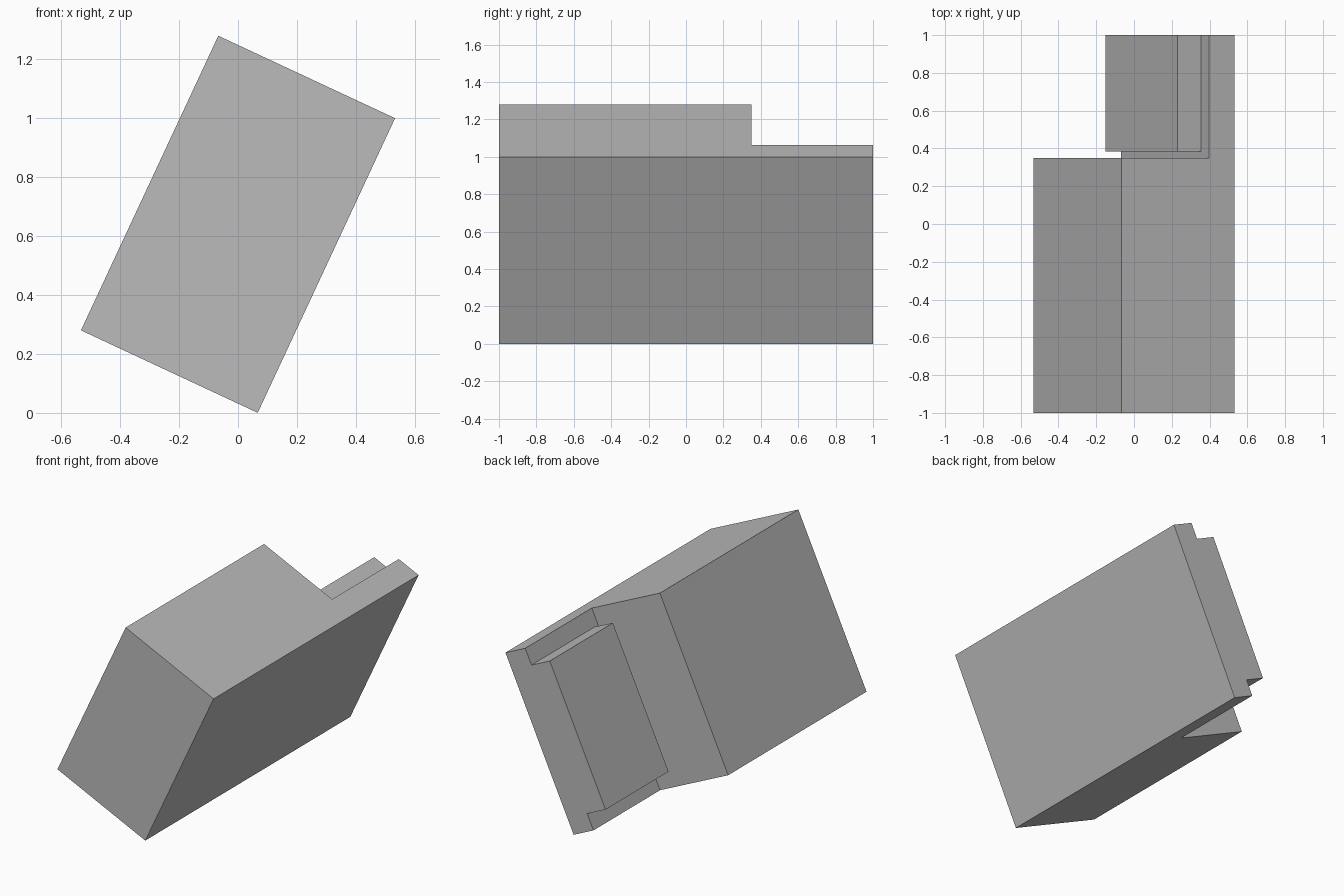
import bpy, bmesh, math
from mathutils import Matrix

cube = bpy.data.objects.get("Cube")
if cube:
    bpy.data.objects.remove(cube, do_unlink=True)

grey = bpy.data.materials.new("plain grey")
grey.use_nodes = True
grey.diffuse_color = (0.5, 0.5, 0.5, 1)
grey.node_tree.nodes["Principled BSDF"].inputs["Base Color"].default_value = (0.5, 0.5, 0.5, 1)

TILT = Matrix.Translation((0, 0, 0.64)) @ Matrix.Rotation(math.radians(25), 4, "Y")


def prism(name, outline, half_height):
    """Extrude an outline in x and y symmetrically about its own z, then tilt it."""
    bm = bmesh.new()
    base = bm.faces.new([bm.verts.new((x, y, -half_height)) for x, y in outline])
    top = bmesh.ops.extrude_face_region(bm, geom=[base])
    verts = [g for g in top["geom"] if isinstance(g, bmesh.types.BMVert)]
    bmesh.ops.translate(bm, vec=(0, 0, 2 * half_height), verts=verts)
    bmesh.ops.recalc_face_normals(bm, faces=bm.faces)
    mesh = bpy.data.meshes.new(name)
    bm.to_mesh(mesh)
    bm.free()
    mesh.materials.append(grey)
    obj = bpy.data.objects.new(name, mesh)
    bpy.context.collection.objects.link(obj)
    obj.matrix_world = TILT
    return obj


# Thick block with a thin slab running on behind it
W, SLAB, STEP = 0.331, 0.182, 0.35
block = prism("stepped_block", [(-W, -1), (W, -1), (W, 1), (SLAB, 1), (SLAB, STEP), (-W, STEP)], 0.5515)

# Raised panel on the slab, sunk into it so the two join
PANEL, GAP, SUNK = 0.044, 0.385, 0.25
panel = prism("raised_panel", [(PANEL, GAP), (SUNK, GAP), (SUNK, 1), (PANEL, 1)], 0.45)
panel.hide_render = True

# Join the panel to the block as one solid
union = block.modifiers.new("join panel", "BOOLEAN")
union.operation = "UNION"
union.solver = "EXACT"
union.object = panel
bpy.context.view_layer.objects.active = block
bpy.ops.object.modifier_apply(modifier=union.name)
bpy.data.objects.remove(panel, do_unlink=True)

# Merge the flush faces
bm = bmesh.new()
bm.from_mesh(block.data)
bmesh.ops.remove_doubles(bm, verts=bm.verts, dist=0.0001)
bmesh.ops.dissolve_limit(bm, angle_limit=0.01, verts=bm.verts, edges=bm.edges)
bm.to_mesh(block.data)
bm.free()
